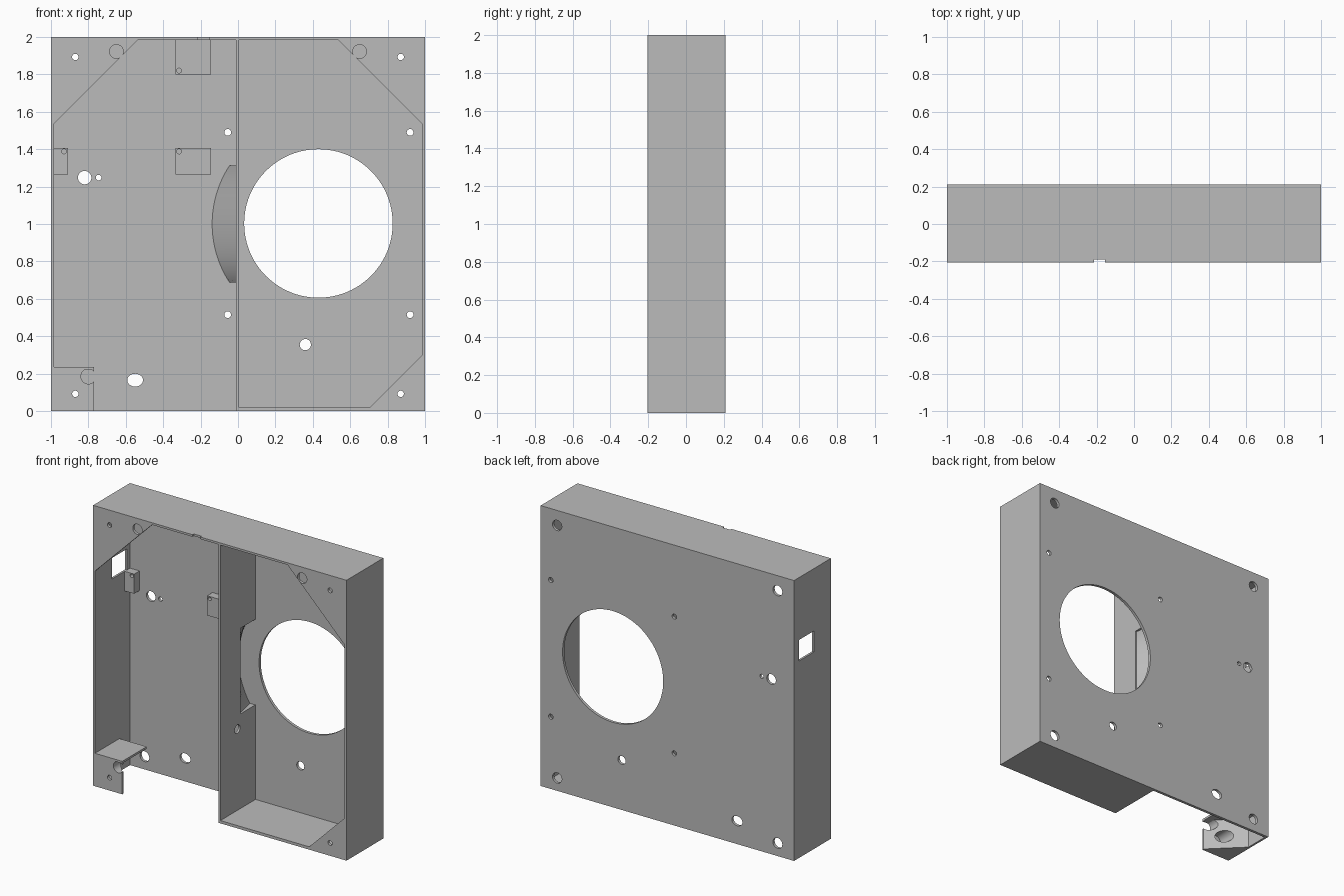
import bpy, bmesh, math
from mathutils import Matrix, Vector

cube = bpy.data.objects.get("Cube")
if cube:
    bpy.data.objects.remove(cube)

grey = bpy.data.materials.new("plain grey")
grey.use_nodes = True
grey.diffuse_color = (0.5, 0.5, 0.5, 1)
grey.node_tree.nodes["Principled BSDF"].inputs["Base Color"].default_value = (0.5, 0.5, 0.5, 1)

FRONT, BACK, INNER = -0.205, 0.21, 0.19   # depth planes
T = 0.015                                 # wall thickness
LIP = FRONT + 0.02                        # rear of the front gusset plates


def add_box(bm, x, y, z):
    size = Vector((x[1] - x[0], y[1] - y[0], z[1] - z[0]))
    mid = Vector((sum(x), sum(y), sum(z))) / 2
    bmesh.ops.create_cube(bm, size=1, matrix=Matrix.Translation(mid) @ Matrix.Diagonal((*size, 1)))


def add_hole(bm, x, z, r, y0=-0.5, y1=0.5, squash=1, axis="Y"):
    """Cylinder through the given point; x becomes y for axis X."""
    turn = Matrix.Rotation(math.pi / 2, 4, "X" if axis == "Y" else "Y")
    mid = (x, (y0 + y1) / 2, z) if axis == "Y" else ((y0 + y1) / 2, x, z)
    m = Matrix.Translation(mid) @ Matrix.Diagonal((1, 1, squash, 1)) @ turn
    seg = 96 if r > 0.2 else 32
    bmesh.ops.create_cone(bm, cap_ends=True, segments=seg, radius1=r, radius2=r,
                          depth=y1 - y0, matrix=m)


def add_prism(bm, points, offset):
    face = bm.faces.new([bm.verts.new(p) for p in points])
    out = bmesh.ops.extrude_face_region(bm, geom=[face])
    bmesh.ops.translate(bm, vec=offset, verts=[v for v in out["geom"] if isinstance(v, bmesh.types.BMVert)])


def make(name, bm):
    bmesh.ops.recalc_face_normals(bm, faces=bm.faces)
    mesh = bpy.data.meshes.new(name)
    bm.to_mesh(mesh)
    bm.free()
    obj = bpy.data.objects.new(name, mesh)
    bpy.context.collection.objects.link(obj)
    mesh.materials.append(grey)
    return obj


def bake(obj):
    """Apply the modifiers of an object."""
    bpy.context.view_layer.update()
    dg = bpy.context.evaluated_depsgraph_get()
    mesh = bpy.data.meshes.new_from_object(obj.evaluated_get(dg))
    obj.modifiers.clear()
    obj.data = mesh


def cut(obj, bm):
    cutter = make("cutter", bm)
    cutter.hide_render = True
    mod = obj.modifiers.new("cut", "BOOLEAN")
    mod.operation, mod.solver, mod.object = "DIFFERENCE", "EXACT", cutter
    bake(obj)
    bpy.data.objects.remove(cutter)


def box(name, x, y, z):
    bm = bmesh.new()
    add_box(bm, x, y, z)
    return make(name, bm)


# Back panel with fan opening, screw holes and cable holes
parts = []
back = box("back_panel", (-1, 1), (INNER, BACK), (0, 2))
bm = bmesh.new()
add_hole(bm, 0.43, 1.003, 0.397)
for x in (-0.055, 0.92):
    for z in (0.515, 1.49):
        add_hole(bm, x, z, 0.018)
for x in (-0.87, 0.87):
    for z in (0.092, 1.893):
        add_hole(bm, x, z, 0.037)
add_hole(bm, 0.36, 0.355, 0.03)
add_hole(bm, -0.82, 1.248, 0.036)
add_hole(bm, -0.745, 1.248, 0.015)
add_hole(bm, -0.55, 0.165, 0.042, squash=0.82)
cut(back, bm)
parts.append(back)

# Outer walls; the floor closes only one compartment
depth = (FRONT, INNER)
top = box("top_wall", (-1, 1), depth, (2 - T, 2))
bm = bmesh.new()
add_box(bm, (-0.215, -0.155), (-0.3, -0.19), (1.9, 2.1))
cut(top, bm)
side = box("right_wall", (-1, -1 + T), depth, (0, 2 - T))
bm = bmesh.new()
add_box(bm, (-1.1, -0.9), (-0.015, 0.155), (1.405, 1.555))
cut(side, bm)
parts += [top, side, box("left_wall", (1 - T, 1), depth, (0, 2 - T)),
          box("floor", (0.005, 1 - T), depth, (0, 0.02))]

# Divider with duct opening and cable hole
divider = box("divider", (-0.01, 0.005), depth, (0, 2 - T))
bm = bmesh.new()
add_box(bm, (-0.1, 0.1), (0.02, 0.3), (0.695, 1.305))
add_hole(bm, -0.014, 0.6, 0.03, -0.1, 0.1, axis="X")
cut(divider, bm)
parts.append(divider)

# Duct scoop: straight front edge lofted to an arc on the back panel
bm = bmesh.new()
rows, N = [], 32
for i in range(N + 1):
    z = 0.69 + 0.62 * i / N
    x = 0.43 - math.sqrt(0.565 ** 2 - (z - 1) ** 2)
    rows.append((bm.verts.new((-0.008, 0.02, z)), bm.verts.new((x, INNER, z))))
for a, b in zip(rows, rows[1:]):
    bm.faces.new((a[0], a[1], b[1], b[0]))
for a in (rows[0], rows[-1]):
    bm.faces.new((a[0], a[1], bm.verts.new((-0.008, INNER, a[0].co.z))))
scoop = make("duct_scoop", bm)
mod = scoop.modifiers.new("shell", "SOLIDIFY")
mod.thickness, mod.offset = 0.008, 0
bake(scoop)
parts.append(scoop)

# Triangular front gussets
E = 1 - T


def gusset(name, sx, z, size, up):
    bm = bmesh.new()
    add_prism(bm, [(sx * E, FRONT, z), (sx * (E - size), FRONT, z), (sx * E, FRONT, z + up * size)],
              (0, LIP - FRONT, 0))
    obj = make(name, bm)
    bm = bmesh.new()
    add_hole(bm, sx * 0.87, 1.893 if up < 0 else 0.092, 0.017)
    if up < 0:
        add_hole(bm, sx * 0.65, 1.922, 0.037)
    cut(obj, bm)
    parts.append(obj)


gusset("top_right_gusset", -1, 2 - T, 0.45, -1)
gusset("top_left_gusset", 1, 2 - T, 0.45, -1)
gusset("bottom_left_gusset", 1, 0.02, 0.28, 1)

# Bottom corner bracket: tapered block under a small shelf
bm = bmesh.new()
add_prism(bm, [(-E, FRONT, 0), (-0.77, FRONT, 0), (-0.77, FRONT + 0.012, 0), (-E, 0.02, 0)], (0, 0, 0.22))
bracket = make("corner_bracket", bm)
bm = bmesh.new()
add_hole(bm, -0.87, 0.092, 0.017)
cut(bracket, bm)
bm = bmesh.new()
add_hole(bm, -0.87, 0.092, 0.045, LIP, 0.3)
add_hole(bm, -0.8, 0.185, 0.04, -0.5, 0.3)
cut(bracket, bm)
parts += [bracket, box("bracket_shelf", (-E, -0.77), (FRONT, 0.07), (0.22, 0.235))]

# Small mounting blocks with pilot holes
for name, x, z, hole in (("top_block", (-0.335, -0.145), (1.8, 2 - T), (-0.315, 1.82)),
                         ("middle_block", (-0.335, -0.145), (1.265, 1.405), (-0.315, 1.388)),
                         ("side_block", (-E, -0.91), (1.265, 1.405), (-0.93, 1.388))):
    block = box(name, x, (0.13, INNER), z)
    bm = bmesh.new()
    add_hole(bm, *hole, 0.013, 0, 0.175)
    cut(block, bm)
    parts.append(block)

# Smooth the round holes, keep edges sharp
bpy.ops.object.select_all(action="DESELECT")
for obj in parts:
    obj.select_set(True)
bpy.context.view_layer.objects.active = back
bpy.ops.object.shade_smooth_by_angle(angle=math.radians(30))
